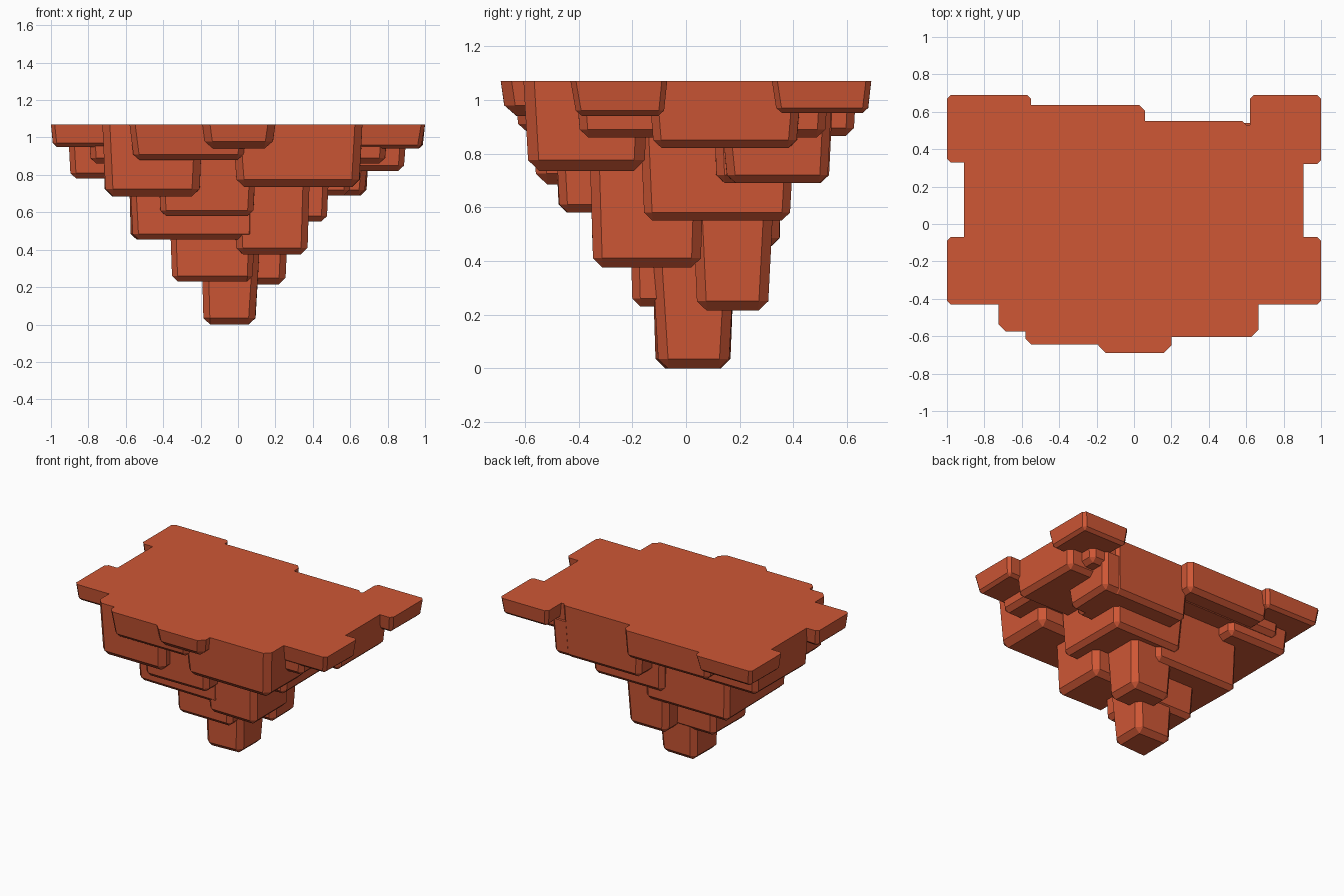
import bpy, bmesh, random

if "Cube" in bpy.data.objects:
    bpy.data.objects.remove(bpy.data.objects["Cube"])
random.seed(4)

mat = bpy.data.materials.new("terracotta rock")
mat.diffuse_color = (0.62, 0.095, 0.036, 1)
mat.use_nodes = True
mat.node_tree.nodes["Principled BSDF"].inputs["Base Color"].default_value = mat.diffuse_color
TOP = 1.07

def block(x0, x1, y0, y1, z0, z1=TOP, c=0.03, taper=0.02):
    """Rough stone block: narrower at the base, chamfered sides and bottom."""
    bm = bmesh.new()
    bmesh.ops.create_cube(bm, size=1)
    for v in bm.verts:
        low = v.co.z < 0
        t = taper * random.uniform(0.5, 1.3) if low else 0
        v.co = ((x0 + t) if v.co.x < 0 else (x1 - t),
                (y0 + t) if v.co.y < 0 else (y1 - t),
                z0 if low else z1)
    edges = [e for e in bm.edges if min(v.co.z for v in e.verts) < z1 - 0.001]
    bmesh.ops.bevel(bm, geom=edges, offset=c, segments=1, profile=0.5, affect='EDGES')
    bmesh.ops.recalc_face_normals(bm, faces=bm.faces)
    me = bpy.data.meshes.new("rock_block")
    bm.to_mesh(me)
    bm.free()
    me.materials.append(mat)
    ob = bpy.data.objects.new("rock_block", me)
    bpy.context.collection.objects.link(ob)
    return ob

blocks = [
    # flat deck and its four corner plates
    (-.80, .80, -.41, .53, .86),
    (-1, -.55, .33, .69, .95, TOP, .02),
    (.62, 1, .32, .69, .95, TOP, .02),
    (-1, -.55, -.43, -.07, .95, TOP, .02),
    (.55, 1, -.43, -.07, .94, TOP, .02),
    # left and right ledges
    (-.91, -.4, -.12, .50, .78),
    (.3, .905, -.14, .43, .82),
    # front masses
    (-.725, -.19, -.575, -.08, .685, TOP, .04),
    (-.03, .665, -.605, -.14, .735, TOP, .04),
    (-.58, .05, -.645, -.3, .88),
    (-.19, .20, -.69, -.3, .94, TOP, .04),
    # back masses
    (-.62, .06, .2, .635, .865),
    (-.02, .61, .1, .55, .69, TOP, .03),
    (.2, .70, .13, .54, .69, .95),
    # middle tier
    (-.43, .10, -.49, .1, .58, .95),
    (-.1, .49, -.17, .405, .55, .9),
    (-.585, .1, -.36, .36, .455, .9),
    (-.03, .385, -.36, .07, .375, .85, .035),
    # lower tier
    (-.365, .09, -.21, .2, .23, .6),
    (-.08, .275, .02, .33, .215, .7, .035),
    # foot
    (-.195, .115, -.125, .18, 0, .4, .035),
]
parts = [block(*b) for b in blocks]

# fuse all blocks into one rock
rock = parts[0]
rock.name = "floating_rock"
for p in parts[1:]:
    m = rock.modifiers.new("fuse", 'BOOLEAN')
    m.operation = 'UNION'
    m.solver = 'EXACT'
    m.object = p
bpy.context.view_layer.update()
dg = bpy.context.evaluated_depsgraph_get()
fused = bpy.data.meshes.new_from_object(rock.evaluated_get(dg))
rock.modifiers.clear()
rock.data = fused
for p in parts[1:]:
    bpy.data.objects.remove(p)
fused.materials.clear()
fused.materials.append(mat)
for f in fused.polygons:
    f.use_smooth = False
    f.material_index = 0
